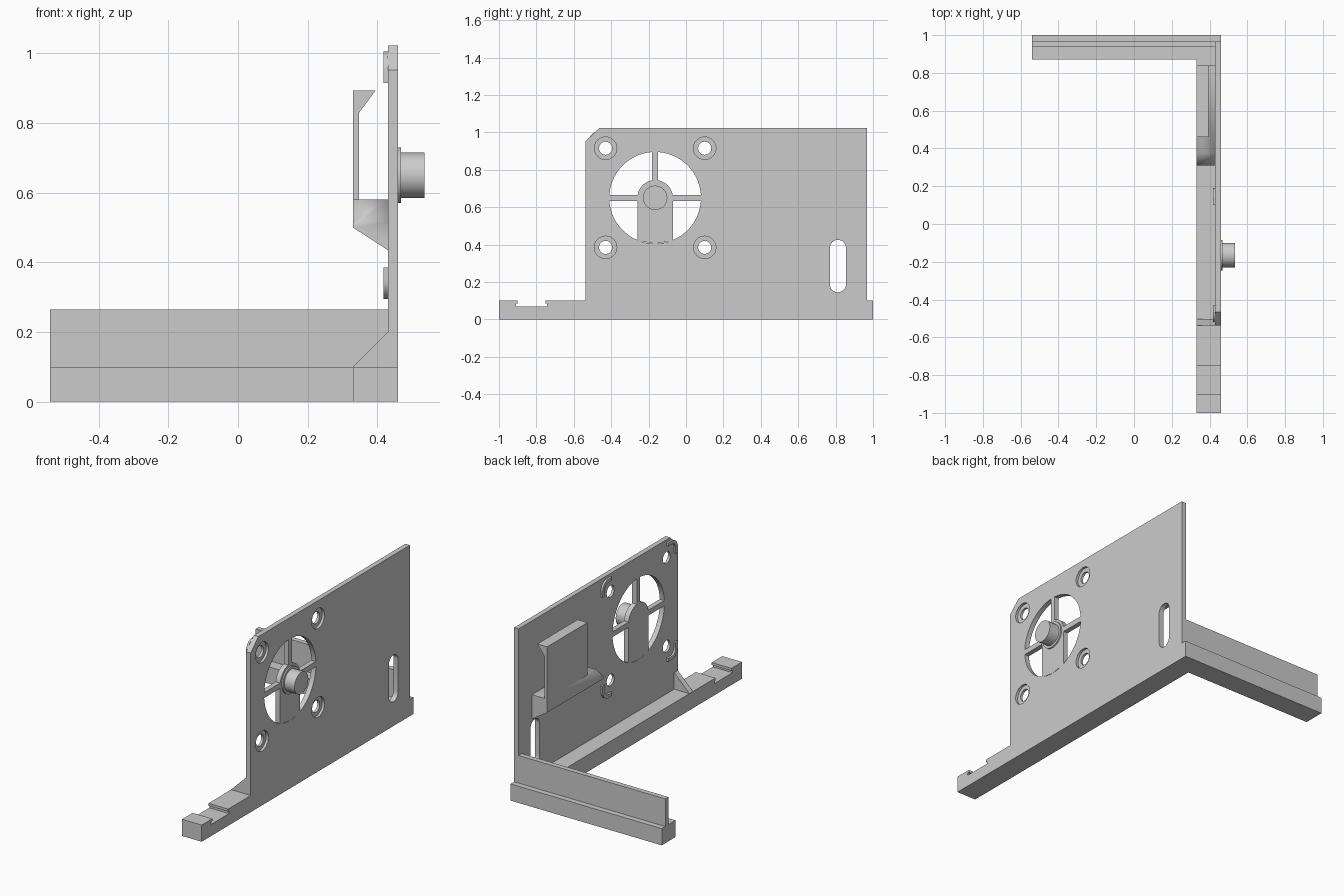
import bpy, bmesh
from math import radians, cos, sin

cube = bpy.data.objects.get("Cube")
if cube:
    bpy.data.objects.remove(cube, do_unlink=True)

# One plain grey
grey = bpy.data.materials.new("grey plastic")
grey.use_nodes = True
colour = (0.6, 0.6, 0.6, 1)
grey.diffuse_color = colour
grey.node_tree.nodes["Principled BSDF"].inputs["Base Color"].default_value = colour


def arc(u, v, r, start=0, end=360, n=16):
    """Points along an arc, both ends included."""
    angles = [radians(start + (end - start) * i / n) for i in range(n + 1)]
    return [(u + r * cos(a), v + r * sin(a)) for a in angles]


def circle(u, v, r, n=48):
    return arc(u, v, r, n=n)[:-1]


def rect(u0, u1, v0, v1):
    return [(u0, v0), (u1, v0), (u1, v1), (u0, v1)]


def sheet(name, axis, lo, hi, *outlines):
    """Extrude a filled outline (later outlines are holes) along x or y."""
    curve = bpy.data.curves.new(name, "CURVE")
    curve.dimensions = "2D"
    curve.fill_mode = "BOTH"
    curve.extrude = (hi - lo) / 2
    for points in outlines:
        spline = curve.splines.new("POLY")
        spline.points.add(len(points) - 1)
        for p, (u, v) in zip(spline.points, points):
            p.co = (u, v, 0, 1)
        spline.use_cyclic_u = True
    temp = bpy.data.objects.new(name + " curve", curve)
    bpy.context.scene.collection.objects.link(temp)
    deps = bpy.context.evaluated_depsgraph_get()
    mesh = bpy.data.meshes.new_from_object(temp.evaluated_get(deps))
    bpy.data.objects.remove(temp, do_unlink=True)
    bpy.data.curves.remove(curve)
    bm = bmesh.new()
    bm.from_mesh(mesh)
    mid = (lo + hi) / 2
    for vert in bm.verts:
        u, v, w = vert.co
        vert.co = (w + mid, u, v) if axis == "x" else (u, w + mid, v)
    bmesh.ops.remove_doubles(bm, verts=bm.verts, dist=0.0001)
    bmesh.ops.recalc_face_normals(bm, faces=bm.faces)
    bm.to_mesh(mesh)
    bm.free()
    mesh.name = name
    mesh.materials.clear()
    mesh.materials.append(grey)
    obj = bpy.data.objects.new(name, mesh)
    bpy.context.scene.collection.objects.link(obj)
    bpy.ops.object.select_all(action="DESELECT")
    obj.select_set(True)
    bpy.context.view_layer.objects.active = obj
    bpy.ops.object.shade_smooth_by_angle(angle=radians(30))
    return obj


INNER, OUTER, RAIL = 0.43, 0.46, 0.33      # x of plate faces and rail edge
FY, FZ, FR = -0.165, 0.65, 0.245           # fan opening centre and radius
FRONT = -0.537
screws = [(FY + sy * 0.265, FZ + sz * 0.265, sy, sz)
          for sy in (-1, 1) for sz in (-1, 1)]

# Side rail with an undercut notch near the front
sheet("side_rail", "x", RAIL, OUTER, [
    (-1, 0), (1, 0), (1, 0.1), (-0.75, 0.1), (-0.75, 0.085), (-0.742, 0.085),
    (-0.742, 0.07), (-0.91, 0.07), (-0.91, 0.085), (-0.9, 0.085),
    (-0.9, 0.1), (-1, 0.1)])

# Back rail and its low wall, one T-shaped section
sheet("back_rail", "x", -0.54, RAIL, [
    (0.87, 0), (1, 0), (1, 0.1), (0.967, 0.1), (0.967, 0.265),
    (0.937, 0.265), (0.937, 0.1), (0.87, 0.1)])
sheet("back_wall_end", "x", RAIL, INNER, rect(0.937, 0.967, 0.1, 0.265))

# Upright plate with fan opening, screw recesses and slot
slot = arc(0.812, 0.382, 0.043, 0, 180) + arc(0.812, 0.188, 0.043, 180, 360)
sheet("side_plate", "x", INNER, OUTER,
      [(FRONT, 0.1), (0.967, 0.1), (0.967, 1.022), (-0.465, 1.022), (FRONT, 0.952)],
      circle(FY, FZ, FR, 64), slot,
      *[circle(y, z, 0.06, 32) for y, z, _, _ in screws])

# Fan spokes, and the hub with its wide lower leg
for side in (-1, 1):
    ends = sorted((FY + side * 0.09, FY + side * (FR + 0.003)))
    sheet("fan_spoke", "x", INNER, OUTER, rect(*ends, FZ - 0.016, FZ + 0.016))
sheet("top_spoke", "x", INNER, OUTER, rect(FY - 0.016, FY + 0.016, FZ + 0.09, FZ + FR + 0.003))
sheet("fan_hub", "x", INNER, OUTER,
      arc(FY, FZ, 0.095, 0, 180, 24) + [(FY - 0.095, FZ - FR + 0.015),
                                        (FY, FZ - FR), (FY + 0.095, FZ - FR + 0.015)])

# Round stub with a thin flange on the outside
sheet("stub_flange", "x", OUTER, 0.468, circle(FY, FZ, 0.08))
sheet("stub", "x", 0.468, 0.535, circle(FY, FZ, 0.065))

# Recessed screw seats and the rounded corner ridges around them
ridge = ([(0, 0.09)] + arc(0.035, 0.035, 0.055, 90, 0, 10) + [(0.09, 0), (0.07, 0)]
         + arc(0.035, 0.035, 0.035, 0, 90, 10) + [(0, 0.07)])
for y, z, sy, sz in screws:
    sheet("screw_seat", "x", INNER, 0.445, circle(y, z, 0.06, 32), circle(y, z, 0.035, 32))
    sheet("corner_ridge", "x", 0.418, INNER, [(y + sy * u, z + sz * v) for u, v in ridge])

# Gusset at the front foot of the plate
sheet("front_gusset", "y", FRONT, -0.503, [(RAIL, 0.1), (INNER, 0.1), (INNER, 0.2)])

# Holder shelf: sloped underneath, front top edge bevelled
shelf = sheet("holder_shelf", "y", 0.31, 0.84,
              [(RAIL, 0.5), (INNER, 0.435), (INNER, 0.58), (RAIL, 0.58)])
bm = bmesh.new()
bm.from_mesh(shelf.data)
cut = bmesh.ops.bisect_plane(bm, geom=bm.verts[:] + bm.edges[:] + bm.faces[:],
                             plane_co=(0, 0.31, 0.515), plane_no=(0, -1, 1),
                             clear_outer=True)
bmesh.ops.holes_fill(bm, edges=[e for e in bm.edges if e.is_boundary])
bmesh.ops.recalc_face_normals(bm, faces=bm.faces)
bm.to_mesh(shelf.data)
bm.free()

# Holder clip: thin upright with a hooked lip
sheet("holder_clip", "y", 0.46, 0.84,
      [(RAIL, 0.58), (0.348, 0.58), (0.348, 0.83), (0.395, 0.893), (RAIL, 0.893)])
